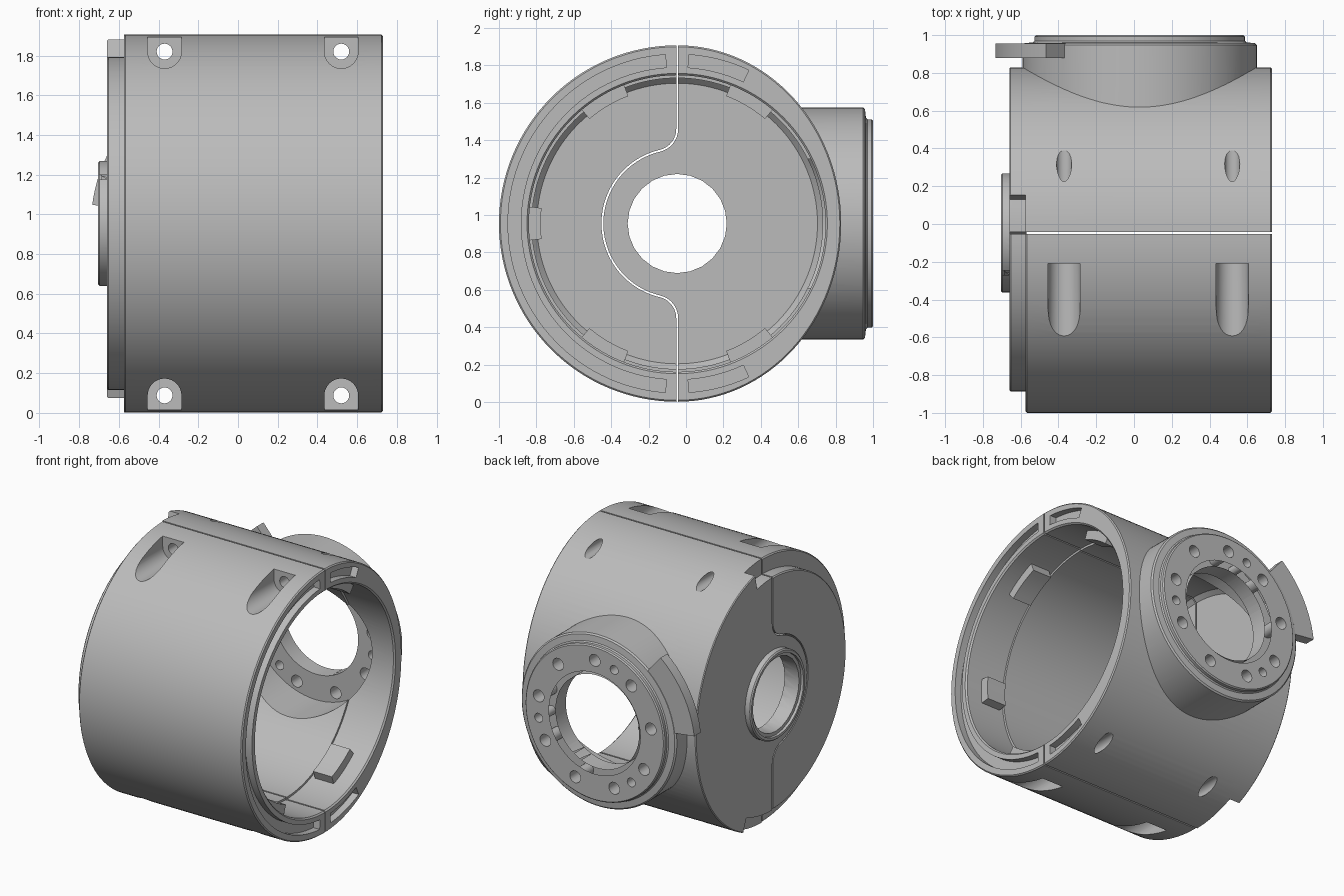
import bpy, bmesh, math
from mathutils import Vector

if "Cube" in bpy.data.objects:
    bpy.data.objects.remove(bpy.data.objects["Cube"], do_unlink=True)

CY, CZ = -0.047, 0.954          # axis of the drum
FX = 0.03                       # axis of the rear port
R = 0.953
SCREWS = [(x, z) for x in (-0.37, 0.52) for z in (CZ - 0.866, CZ + 0.866)]

grey = bpy.data.materials.new("light_grey")
grey.use_nodes = True
tone = (0.5, 0.5, 0.5, 1)
grey.diffuse_color = tone
bsdf = grey.node_tree.nodes["Principled BSDF"]
bsdf.inputs["Base Color"].default_value = tone
bsdf.inputs["Roughness"].default_value = 0.6


def finish(name, bm):
    bmesh.ops.remove_doubles(bm, verts=bm.verts, dist=1e-5)
    bmesh.ops.recalc_face_normals(bm, faces=bm.faces)
    mesh = bpy.data.meshes.new(name)
    bm.to_mesh(mesh)
    bm.free()
    mesh.materials.append(grey)
    ob = bpy.data.objects.new(name, mesh)
    bpy.context.collection.objects.link(ob)
    return ob


def lathe(name, profile, axis="X", centre=None, a0=0, a1=360, steps=128):
    """Revolve a closed (along, radius) profile, fully or as a sector."""
    centre = Vector(centre or ((0, CY, CZ) if axis == "X" else (FX, 0, CZ)))
    full = a1 - a0 >= 360
    n = steps if full else max(4, int(steps * (a1 - a0) / 360))
    bm = bmesh.new()
    rings = []
    for i in range(n if full else n + 1):
        a = math.radians(a0 + (a1 - a0) * i / n)
        c, s = math.cos(a), math.sin(a)
        rings.append([bm.verts.new(centre + Vector(
            (t, r * c, r * s) if axis == "X" else (-r * c, t, r * s)))
            for t, r in profile])
    m = len(profile)
    for i in range(n):
        p, q = rings[i], rings[(i + 1) % len(rings)]
        for j in range(m):
            k = (j + 1) % m
            if profile[j][1] == 0 and profile[k][1] == 0:
                continue
            loop = [p[j], p[k]]
            if profile[k][1] > 0:
                loop.append(q[k])
            if profile[j][1] > 0:
                loop.append(q[j])
            bm.faces.new(loop)
    if not full:
        bm.faces.new(rings[0])
        bm.faces.new(rings[-1])
    elif any(r == 0 for t, r in profile):
        for t in {t for t, r in profile if r == 0}:
            pole = [ring[j] for ring in rings for j in range(m) if profile[j] == (t, 0)]
            bmesh.ops.pointmerge(bm, verts=pole, merge_co=pole[0].co)
    return finish(name, bm)


def rod(t0, t1, r, centre, steps=32):
    return lathe("rod", [(t0, 0), (t0, r), (t1, r), (t1, 0)], "Y", centre, steps=steps)


def sector(name, t0, t1, r0, r1, a0, a1, axis="X"):
    return lathe(name, [(t0, r0), (t0, r1), (t1, r1), (t1, r0)], axis, a0=a0, a1=a1)


def box(lo, hi):
    bm = bmesh.new()
    bmesh.ops.create_cube(bm, size=1)
    for v in bm.verts:
        v.co = [l + (h - l) * (c + 0.5) for l, h, c in zip(lo, hi, v.co)]
    return finish("box", bm)


def combine(ob, tool, op="DIFFERENCE"):
    tool.hide_render = True
    mod = ob.modifiers.new("combine", "BOOLEAN")
    mod.operation, mod.object, mod.solver = op, tool, "EXACT"
    bpy.context.view_layer.objects.active = ob
    bpy.ops.object.modifier_apply(modifier=mod.name)
    bpy.data.objects.remove(tool, do_unlink=True)


def seam_cutter(gap, far):
    """Prism on one side of the S-shaped parting line."""
    f, ring = 0.12, 0.4
    h = math.sqrt((ring + f) ** 2 - f ** 2)
    bend = math.atan2(-h, f)
    pts = []
    for i in range(9):
        a = bend * i / 8
        pts.append((-f + (f + gap) * math.cos(a), h + (f + gap) * math.sin(a)))
    start = bend + math.pi
    for i in range(1, 25):
        a = start + (math.pi - start) * i / 24
        pts.append(((ring - gap) * math.cos(a), (ring - gap) * math.sin(a)))
    pts += [(y, -z) for y, z in reversed(pts[:-1])]
    pts = [(far, 2), (gap, 2)] + pts + [(gap, -2), (far, -2)]
    bm = bmesh.new()
    face = bm.faces.new([bm.verts.new((-2, CY + y, CZ + z)) for y, z in pts])
    ext = bmesh.ops.extrude_face_region(bm, geom=[face])
    for v in ext["geom"]:
        if isinstance(v, bmesh.types.BMVert):
            v.co.x = 2
    return finish("seam", bm)


def cavity():
    return lathe("cavity", [(1, 0), (1, 0.803), (0.73, 0.803), (0.72, 0.793), (0.42, 0.793),
                            (0.42, 0.778), (-0.54, 0.778), (-0.57, 0.75), (-0.57, 0)])


# Front shell: drum with a stepped end
front = lathe("front_shell", [(-0.66, 0), (-0.66, 0.832), (-0.652, 0.84), (-0.575, 0.84),
                              (-0.575, R - 0.008), (-0.567, R), (0.722, R),
                              (0.73, R - 0.008), (0.73, 0)])
combine(front, cavity())
combine(front, seam_cutter(-0.005, 2))

# Rear shell: slightly flattened drum, full radius to the end
rear = lathe("rear_shell", [(-0.66, 0), (-0.66, R - 0.006), (-0.654, R), (0.722, R),
                            (0.73, R - 0.008), (0.73, 0)])
for v in rear.data.vertices:
    if v.co.y > CY:
        v.co.y = CY + (v.co.y - CY) * 0.92

# Rear port with raised face and locating tab
port = lathe("port", [(0.1, 0), (0.1, 0.62), (0.947, 0.62), (0.957, 0.61), (0.962, 0.565),
                      (0.97, 0.557), (0.992, 0.557), (1.0, 0.549), (1.0, 0)], "Y")
combine(rear, port, "UNION")
combine(rear, sector("tab", 0.88, 0.955, 0.5, 0.77, 7, 50, "Y"), "UNION")
combine(rear, cavity())
combine(rear, rod(0.1, 0.85, 0.52, (FX, 0, CZ), 96))
combine(rear, rod(0.5, 1.2, 0.335, (FX, 0, CZ), 96))
combine(rear, rod(0.97, 1.2, 0.365, (FX, 0, CZ), 96))

# Port bolt circle: nine large and three small holes
for radius, angles in ((0.043, range(10, 370, 40)), (0.032, range(70, 430, 120))):
    for deg in angles:
        a = math.radians(deg)
        combine(rear, rod(0.8, 1.1, radius,
                          (FX - 0.455 * math.cos(a), 0, CZ + 0.455 * math.sin(a)), 20))

# Notches beside the parting line and the shaft boss
for a0, a1 in ((77.8, 100), (-100, -69)):
    combine(rear, sector("notch", -0.8, -0.575, 0.84, 1.2, a0, a1))
combine(rear, seam_cutter(0.005, -2))
combine(rear, lathe("boss", [(-0.705, 0), (-0.705, 0.307), (-0.697, 0.315),
                             (-0.6, 0.315), (-0.6, 0)], steps=64), "UNION")
combine(rear, lathe("shaft_hole", [(-1, 0), (-1, 0.29), (-0.685, 0.29), (-0.685, 0.265),
                                   (0, 0.265), (0, 0)], steps=24))

# Inner clips and open-end grooves
for ob, clips, grooves in (
        (front, ((111, 130), (173.5, 186.5), (230, 249)), ((94, 266),)),
        (rear, ((50, 69), (291, 310)), ((65, 86), (274, 295)))):
    for a0, a1 in clips:
        combine(ob, sector("clip", 0.45, 0.6, 0.73, 0.81, a0, a1), "UNION")
    for a0, a1 in grooves:
        combine(ob, sector("groove", 0.68, 0.8, 0.836, 0.905, a0, a1))

# Screw pockets and through holes
for x, z in SCREWS:
    up = 1 if z > CZ else -1
    combine(front, rod(-1.3, -0.21, 0.085, (x, 0, z)))
    z0, z1 = sorted((z, z + 0.3 * up))
    combine(front, box((x - 0.0849, -1.3, z0), (x + 0.0849, -0.21, z1)))
    for ob in (front, rear):
        combine(ob, rod(-0.4, 0.6, 0.04, (x, 0, z), 24))

# Smooth shading with sharp edges kept
for ob in (front, rear):
    bpy.ops.object.select_all(action="DESELECT")
    ob.select_set(True)
    bpy.context.view_layer.objects.active = ob
    bpy.ops.object.shade_smooth_by_angle(angle=math.radians(30))
